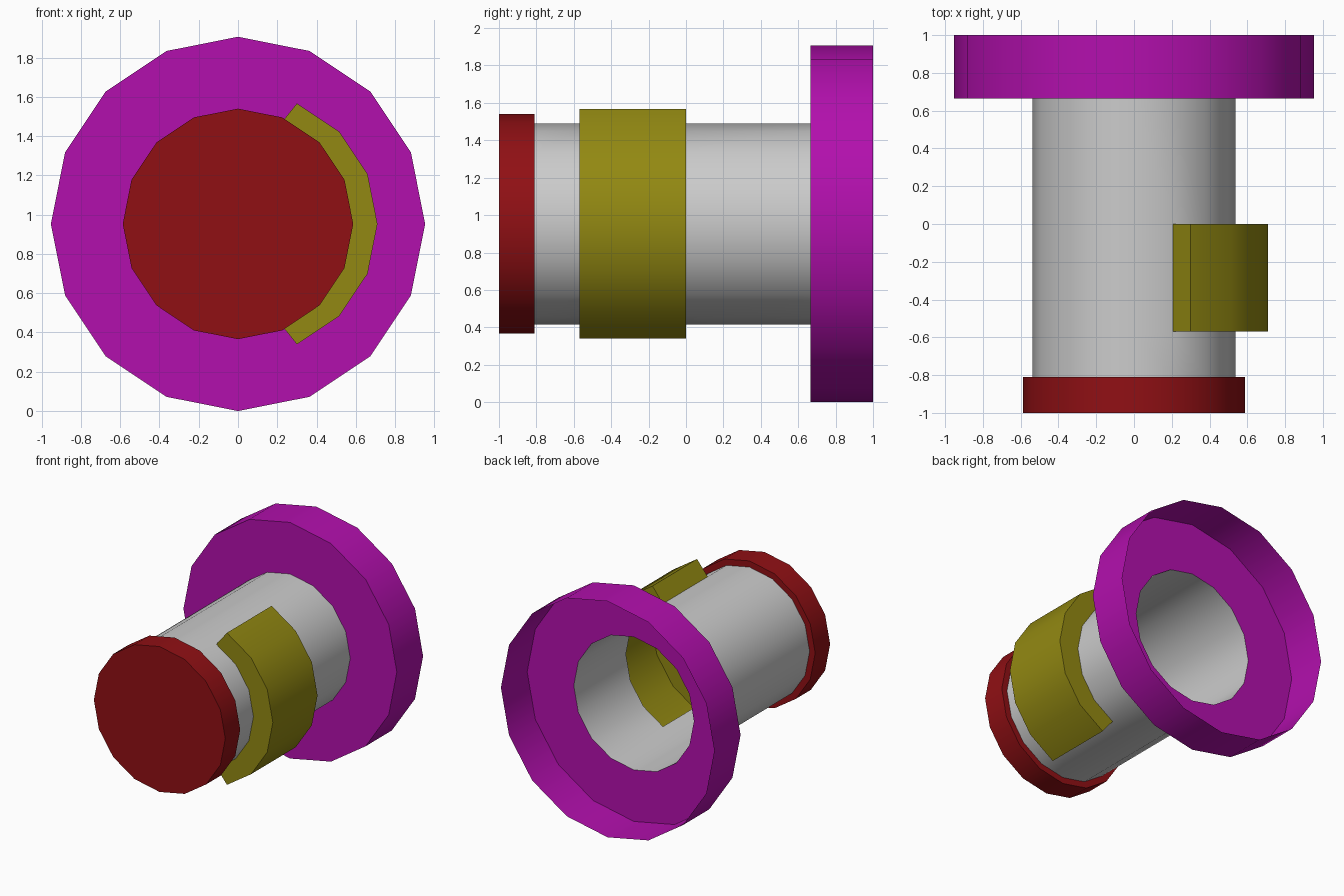
import bpy
from math import cos, sin, tau

if "Cube" in bpy.data.objects:
    bpy.data.objects.remove(bpy.data.objects["Cube"])

SIDES = 16
CZ = 0.953        # height of the barrel axis
TUBE_R = 0.537


def arc(r, y, first=0, count=SIDES, scale=1.0, shift=0.0):
    """Points around the y axis, relative to the barrel centre."""
    return [(r * cos(tau * i / SIDES) * scale + shift, y,
             r * sin(tau * i / SIDES) * scale + CZ)
            for i in range(first, first + count)]


def loft(name, rings, color=None, closed=True, skip=None, caps=()):
    """Skin consecutive rings; skip(j, i) leaves a face open."""
    n = len(rings[0])
    verts = [p for ring in rings for p in ring]
    faces = list(caps)
    for j in range(len(rings) - 1):
        for i in range(n if closed else n - 1):
            if skip and skip(j, i):
                continue
            k = (i + 1) % n
            faces.append((j * n + i, (j + 1) * n + i, (j + 1) * n + k, j * n + k))
    mesh = bpy.data.meshes.new(name)
    mesh.from_pydata(verts, [], faces)
    mesh.update()
    ob = bpy.data.objects.new(name, mesh)
    bpy.context.collection.objects.link(ob)
    if color:
        mat = bpy.data.materials.new(name + "_color")
        mat.diffuse_color = (*color, 1)
        mat.use_nodes = True
        mat.node_tree.nodes["Principled BSDF"].inputs["Base Color"].default_value = mat.diffuse_color
        mesh.materials.append(mat)
    bpy.ops.object.select_all(action='DESELECT')
    ob.select_set(True)
    bpy.context.view_layer.objects.active = ob
    bpy.ops.object.shade_smooth_by_angle(angle=0.6)
    return ob


# Hollow tube with a window on the right, where the side pocket opens
loft("tube", [arc(TUBE_R, y) for y in (-0.81, -0.57, 0.0, 0.665)],
     skip=lambda j, i: j == 1 and (i < 3 or i >= SIDES - 3))

# Closed front cap, slightly wider than the tube
loft("front_cap", [arc(0.587, -1), arc(0.587, -0.81), arc(TUBE_R, -0.81)],
     (0.28, 0.005, 0.007), caps=[tuple(range(SIDES))])

# Rear flange: a wide cup open to the back, its floor joined to the tube
loft("rear_flange", [arc(TUBE_R, 0.665), arc(0.953, 0.665), arc(0.953, 1)],
     (0.45, 0.005, 0.42))

# Raised side pocket wrapped round the right of the tube
N = 7
inner = dict(first=-3, count=N)
outer = dict(first=-3, count=N, scale=1.237, shift=0.046)
loft("side_pocket",
     [arc(TUBE_R, -0.57, **inner), arc(TUBE_R, -0.57, **outer),
      arc(TUBE_R, 0.0, **outer), arc(TUBE_R, 0.0, **inner)],
     (0.29, 0.25, 0.006), closed=False,
     caps=[(3 * N, 2 * N, N, 0), (N - 1, 2 * N - 1, 3 * N - 1, 4 * N - 1)])
